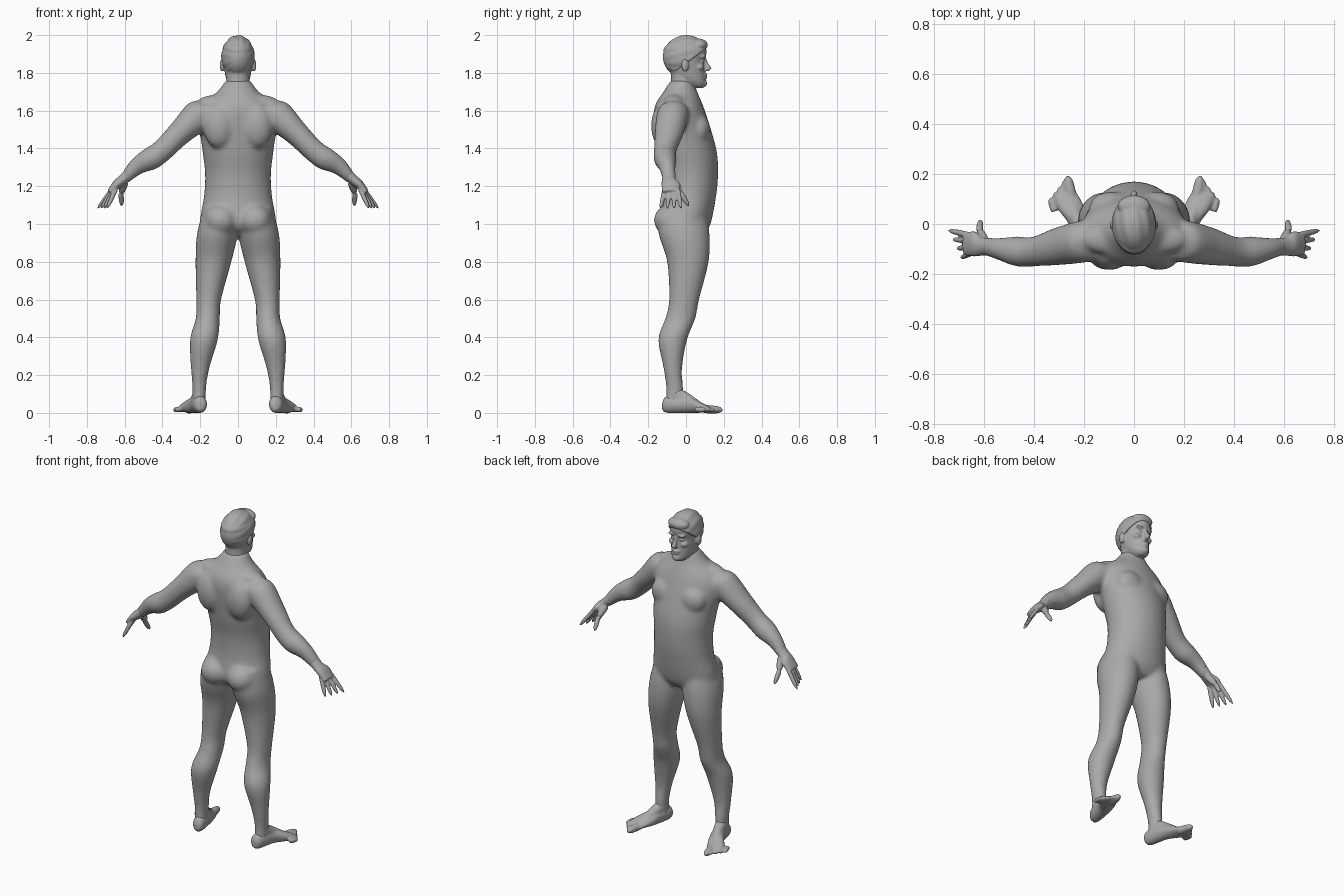
import bpy, bmesh, math
from mathutils import Vector, Matrix

cube = bpy.data.objects.get("Cube")
if cube:
    bpy.data.objects.remove(cube)

grey = (0.4, 0.4, 0.4, 1)
skin = bpy.data.materials.new("plain_grey")
skin.use_nodes = True
skin.diffuse_color = grey
skin.node_tree.nodes["Principled BSDF"].inputs["Base Color"].default_value = grey

UP = Vector((0, 0, 1))
FORWARD = Vector((0, 1, 0))
SIDES = {"left": 1, "right": -1}


def resample(stations, steps=6):
    """Smooth curve through all stations, with tangents taken from the neighbours."""
    points = [Vector(station) for station in stations]
    last = len(points) - 1
    tangents = [(points[min(i + 1, last)] - points[max(i - 1, 0)]) / 2 for i in range(last + 1)]
    curve = []
    for i in range(last):
        start, end = points[i], points[i + 1]
        for step in range(steps):
            t = step / steps
            ease = t * t * (3 - 2 * t)
            curve.append(start.lerp(end, ease) + tangents[i] * t * (1 - t) ** 2
                         - tangents[i + 1] * t * t * (1 - t))
    return curve + [points[last]]


def loft(bm, stations, axis, hint, side=1, segments=32):
    """Closed tube through stations (x, y, z, radius across, radius along hint)."""
    along = (hint - axis * hint.dot(axis) / axis.length_squared).normalized()
    across = along.cross(axis).normalized()
    rings = []
    for x, y, z, wide, deep in resample(stations):
        ring = []
        for k in range(segments):
            angle = math.tau * k / segments
            point = Vector((x, y, z)) + across * wide * math.cos(angle) + along * deep * math.sin(angle)
            point.x *= side
            ring.append(bm.verts.new(point))
        rings.append(ring)
    for lower, upper in zip(rings, rings[1:]):
        for k in range(segments):
            bm.faces.new((lower[k - 1], lower[k], upper[k], upper[k - 1]))
    bm.faces.new(rings[0])
    bm.faces.new(rings[-1])


def column(bm, rows):
    """Upright central form from rows of (height, half width, back, front)."""
    stations = [(0, (back + front) / 2, height, width, (front - back) / 2)
                for height, width, back, front in rows]
    loft(bm, stations, UP, FORWARD)


def digit(bm, base, tip, radius, hint, side):
    """Finger or toe that narrows to a rounded end."""
    base, tip = Vector(base), Vector(tip)
    stations = []
    for t in (0, 0.4, 0.8, 1):
        size = radius * math.sqrt(1.05 - t ** 4)
        stations.append((*base.lerp(tip, t), size, size))
    loft(bm, stations, tip - base, hint, side, segments=12)


def muscle(bm, centre, radii):
    """Rounded swelling, repeated on the other side when off centre."""
    x, y, z = centre
    for mirrored in {x, -x}:
        place = Matrix.Translation((mirrored, y, z)) @ Matrix.Diagonal((*radii, 1))
        bmesh.ops.create_uvsphere(bm, u_segments=24, v_segments=16, radius=1, matrix=place)


def finish(name, bm, voxel, smoothing):
    """Fuse the overlapping forms of one part into a single smooth skin."""
    bmesh.ops.recalc_face_normals(bm, faces=bm.faces)
    mesh = bpy.data.meshes.new(name)
    bm.to_mesh(mesh)
    bm.free()
    mesh.materials.append(skin)
    part = bpy.data.objects.new(name, mesh)
    bpy.context.collection.objects.link(part)
    fuse = part.modifiers.new("fuse", 'REMESH')
    fuse.mode = 'VOXEL'
    fuse.voxel_size = voxel
    fuse.use_smooth_shade = True
    soften = part.modifiers.new("soften", 'SMOOTH')
    soften.factor = 0.5
    soften.iterations = smoothing


# Body: torso, arms and legs
body = bmesh.new()
column(body, [(0.94, 0.13, -0.07, 0.09), (1, 0.2, -0.13, 0.13), (1.15, 0.18, -0.12, 0.16),
              (1.27, 0.175, -0.125, 0.17), (1.4, 0.19, -0.15, 0.16), (1.6, 0.21, -0.17, 0.1),
              (1.7, 0.11, -0.12, 0.06), (1.76, 0.066, -0.08, 0.04)])
arm = [(0.13, -0.07, 1.6, 0.06, 0.07), (0.2, -0.07, 1.58, 0.085, 0.085),
       (0.31, -0.09, 1.48, 0.066, 0.076), (0.4, -0.11, 1.39, 0.06, 0.06),
       (0.47, -0.11, 1.34, 0.062, 0.06), (0.54, -0.1, 1.3, 0.045, 0.045),
       (0.6, -0.09, 1.24, 0.03, 0.035)]
leg = [(0.1, -0.02, 1.08, 0.08, 0.12), (0.11, -0.01, 0.95, 0.107, 0.135),
       (0.13, 0.01, 0.8, 0.095, 0.11), (0.155, -0.01, 0.6, 0.066, 0.08),
       (0.16, -0.03, 0.5, 0.064, 0.08), (0.18, -0.07, 0.39, 0.074, 0.077),
       (0.2, -0.07, 0.24, 0.05, 0.05), (0.205, -0.06, 0.13, 0.036, 0.046),
       (0.205, -0.06, 0.04, 0.036, 0.05)]
for side in SIDES.values():
    loft(body, arm, Vector((1, 0, -0.9)), FORWARD, side)
    loft(body, leg, UP, FORWARD, side)
# Shoulder blades, chest, buttocks and collar muscles
muscle(body, (0.1, -0.12, 1.52), (0.085, 0.065, 0.12))
muscle(body, (0.09, 0.07, 1.5), (0.09, 0.06, 0.08))
muscle(body, (0.09, -0.09, 1.02), (0.085, 0.08, 0.08))
muscle(body, (0.1, -0.06, 1.65), (0.11, 0.06, 0.035))
finish("body", body, 0.01, 14)

palm = [(0.57, -0.09, 1.27, 0.032, 0.035), (0.61, -0.09, 1.235, 0.027, 0.037),
        (0.64, -0.08, 1.21, 0.025, 0.05), (0.68, -0.08, 1.17, 0.014, 0.045)]
sole = [(0.2, -0.126, 0.035, 0.015, 0.02), (0.2, -0.1, 0.045, 0.036, 0.045),
        (0.22, 0, 0.045, 0.043, 0.045), (0.25, 0.06, 0.033, 0.055, 0.033),
        (0.275, 0.12, 0.02, 0.05, 0.016)]
instep = [(0.205, -0.06, 0.1, 0.035, 0.04), (0.22, 0, 0.07, 0.032, 0.036),
          (0.245, 0.06, 0.04, 0.03, 0.025)]
for label, side in SIDES.items():
    # Hand: palm, four fingers and a two-jointed thumb
    hand = bmesh.new()
    loft(hand, palm, Vector((1, 0, -1)), FORWARD, side)
    for i in range(4):
        knuckle = Vector((0.66 - i * 0.005, -0.045 - i * 0.022, 1.19))
        reach = Vector((0.085 - i * 0.012, 0.02 - i * 0.015, -0.11))
        digit(hand, knuckle, knuckle + reach, 0.0125, FORWARD, side)
    thumb_joint = (0.62, -0.025, 1.16)
    digit(hand, (0.6, -0.07, 1.22), thumb_joint, 0.02, FORWARD, side)
    digit(hand, thumb_joint, (0.615, 0.015, 1.095), 0.014, FORWARD, side)
    finish(label + "_hand", hand, 0.005, 4)

    # Foot: sole, instep and a slanting row of toes
    foot = bmesh.new()
    loft(foot, sole, FORWARD, UP, side)
    loft(foot, instep, FORWARD - UP / 2, UP, side)
    for i in range(5):
        out = i / 4
        base = (0.25 + out * 0.07, 0.1 - out * 0.05, 0.02)
        tip = (0.267 + out * 0.07, 0.195 - out * 0.09, 0.015)
        digit(foot, base, tip, 0.014 if i else 0.022, UP, side)
    finish(label + "_foot", foot, 0.006, 5)

# Head: neck, skull and nose
head = bmesh.new()
column(head, [(1.66, 0.07, -0.1, 0.05), (1.75, 0.063, -0.08, 0.05), (1.82, 0.06, -0.08, 0.04)])
column(head, [(1.72, 0.025, 0.03, 0.09), (1.74, 0.048, -0.02, 0.105), (1.78, 0.066, -0.07, 0.103),
              (1.86, 0.077, -0.11, 0.097), (1.9, 0.08, -0.12, 0.108), (1.94, 0.076, -0.11, 0.1),
              (1.99, 0.02, -0.03, 0.03)])
loft(head, [(0, 0.09, 1.89, 0.01, 0.012), (0, 0.105, 1.85, 0.01, 0.014),
            (0, 0.117, 1.825, 0.014, 0.018), (0, 0.107, 1.81, 0.013, 0.013)], UP, FORWARD)
# Chin, lips, brows, eyes, cheeks and ears
muscle(head, (0, 0.095, 1.745), (0.026, 0.017, 0.02))
muscle(head, (0, 0.1, 1.79), (0.025, 0.013, 0.008))
muscle(head, (0, 0.1, 1.775), (0.02, 0.012, 0.008))
muscle(head, (0.03, 0.09, 1.885), (0.026, 0.016, 0.009))
muscle(head, (0.03, 0.085, 1.86), (0.014, 0.012, 0.009))
muscle(head, (0.04, 0.07, 1.83), (0.022, 0.026, 0.018))
muscle(head, (0.085, -0.005, 1.84), (0.012, 0.02, 0.034))
finish("head", head, 0.005, 4)

# Hair: cap with strands swept back, trimmed along the hairline
hair = bmesh.new()
bmesh.ops.create_uvsphere(hair, u_segments=96, v_segments=48, radius=1)
for vert in hair.verts:
    x, y, z = vert.co
    strand = math.sin(math.atan2(x, z + 0.2) * 13 + y * 3)
    swell = 1 + 0.016 * strand * (1 - y * y)
    vert.co = (x * 0.088 * swell, y * 0.122 * swell, 1.885 + z * 0.114 * swell)
bmesh.ops.bisect_plane(hair, geom=hair.verts[:] + hair.edges[:] + hair.faces[:],
                       plane_co=(0, 0.1, 1.925), plane_no=(0, -0.6, 0.8), clear_inner=True)
bmesh.ops.holes_fill(hair, edges=[edge for edge in hair.edges if edge.is_boundary])
muscle(hair, (0, 0.07, 1.947), (0.066, 0.045, 0.034))
finish("hair", hair, 0.004, 3)
